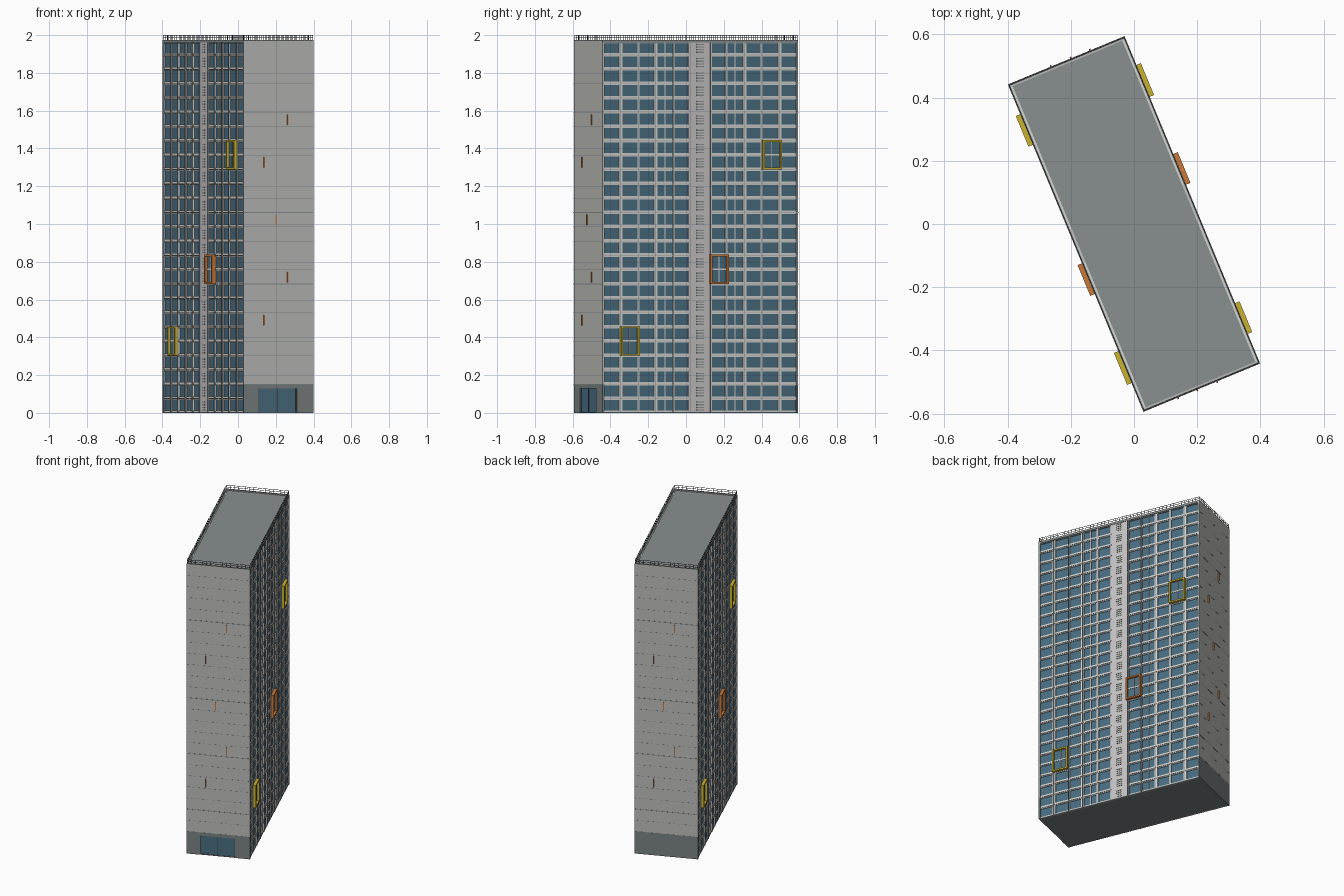
import bpy, bmesh, math
from mathutils import Matrix

if "Cube" in bpy.data.objects:
    bpy.data.objects.remove(bpy.data.objects["Cube"])

ROT = Matrix.Rotation(math.radians(22.5), 4, 'Z')
W, L, TOP, FLOORS = 0.2, 0.56, 1.97, 26
P = TOP / FLOORS


def mat(name, rgb):
    m = bpy.data.materials.new(name)
    m.diffuse_color = (*rgb, 1)
    m.use_nodes = True
    m.node_tree.nodes["Principled BSDF"].inputs["Base Color"].default_value = m.diffuse_color
    return m


WALL = mat("light concrete", (0.50, 0.50, 0.48))
PANEL = mat("pale panel", (0.66, 0.66, 0.64))
STAIR = mat("warm grey", (0.56, 0.54, 0.54))
GLASS = mat("blue glass", (0.065, 0.15, 0.215))
BASE = mat("base grey", (0.19, 0.215, 0.215))
ROOF = mat("roof grey", (0.25, 0.28, 0.275))
DARK = mat("dark metal", (0.06, 0.06, 0.06))
YELLOW = mat("yellow", (0.58, 0.44, 0.03))
ORANGE = mat("orange", (0.58, 0.19, 0.04))


def boxes(name, items, material, both=True):
    """One object from (x0,x1,y0,y1,z0,z1) boxes; both adds the half-turn copy."""
    bm = bmesh.new()
    for s in ((1, -1) if both else (1,)):
        for x0, x1, y0, y1, z0, z1 in items:
            m = (Matrix.Translation((s * (x0 + x1) / 2, s * (y0 + y1) / 2, (z0 + z1) / 2))
                 @ Matrix.Diagonal((x1 - x0, y1 - y0, z1 - z0, 1)))
            bmesh.ops.create_cube(bm, size=1, matrix=ROT @ m)
    me = bpy.data.meshes.new(name)
    bm.to_mesh(me)
    bm.free()
    me.materials.append(material)
    ob = bpy.data.objects.new(name, me)
    bpy.context.collection.objects.link(ob)
    return ob


# Main volume: glazed core, end walls, base and roof
boxes("glass_core", [(-0.19, 0.19, -0.551, 0.551, 0.004, 1.962)], GLASS, False)
boxes("end_wall", [(-W, W, -L, -0.55, 2 * P, TOP)], WALL)
boxes("rear_base", [(-W, W, 0.55, L, 0, 2 * P)], BASE, False)
D0, D1, DZ = -0.115, 0.105, 0.13
boxes("front_base", [(-W, D0, -L, -0.55, 0, 2 * P), (D1, W, -L, -0.55, 0, 2 * P),
                     (D0, D1, -L, -0.55, DZ, 2 * P)], BASE, False)
boxes("bottom_slab", [(-0.197, 0.197, -0.558, 0.558, 0, 0.006)], BASE, False)
boxes("roof", [(-0.196, 0.196, -0.556, 0.556, 1.955, 1.967)], ROOF, False)
boxes("parapet", [(0.194, W, -L, L, 1.96, 1.974), (-W, W, -L, -0.554, 1.96, 1.974)], ROOF)

# Entrance: glass with dark frame bars
boxes("entrance_glass", [(D0, D1, -0.554, -0.549, 0.006, DZ)], GLASS, False)
boxes("entrance_frame", [(x - 0.002, x + 0.002, -0.558, -0.552, 0.006, DZ)
                         for x in (D0 + 0.002, -0.005, D1 - 0.002)], DARK, False)

# Long facades: window openings left between piers and spandrels
half = [(0.066, 0.146), (0.157, 0.198), (0.203, 0.245),
        (0.265, 0.347), (0.358, 0.445), (0.466, 0.553)]
wins = [(-b, -a) for a, b in reversed(half)] + half
piers = [(0.188, 0.196, a[1], b[0], 0, TOP) for a, b in zip(wins, wins[1:]) if a[1] > 0 or b[0] < 0]
boxes("facade_piers", piers, PANEL)
bands = []
for i in range(FLOORS + 1):
    z0, z1 = max(0, i * P - 0.007), min(TOP, i * P + 0.012)
    bands += [(0.188, 0.195, -0.553, -0.055, z0, z1), (0.188, 0.195, 0.055, 0.553, z0, z1)]
boxes("spandrels", bands, PANEL)
fins = [(0.19, W, s * y - 0.0015, s * y + 0.0015, 0, TOP)
        for y in (0.152, 0.255, 0.3525, 0.4555) for s in (1, -1)]
boxes("vertical_fins", fins, ROOF)
boxes("floor_ledges", [(0.19, 0.1985, s * 0.3035 - 0.2485, s * 0.3035 + 0.2485,
                        i * P - 0.002, i * P + 0.002)
                       for i in range(1, FLOORS) for s in (1, -1)], WALL)

# Central stair strip with louvres
boxes("stair_strip", [(0.188, 0.197, -0.066, 0.066, 0, TOP)], STAIR)
boxes("louvres", [(0.196, 0.199, -0.02, 0.02, i * P + dz, i * P + dz + 0.006)
                  for i in range(FLOORS) for dz in (0.012, 0.026, 0.040, 0.054)], ROOF)
boxes("stair_edges", [(0.19, W, s * 0.058 - 0.0015, s * 0.058 + 0.0015, 0, TOP)
                      for s in (1, -1)], ROOF)


# Projecting two-storey window boxes
def window_box(name, y0, y1, floor, material):
    z0, z1, t, x0, x1 = floor * P, (floor + 2) * P + 0.004, 0.010, 0.19, 0.215
    boxes(name + "_frame", [(x0, x1, y0, y0 + t, z0, z1), (x0, x1, y1 - t, y1, z0, z1),
                            (x0, x1, y0 + t, y1 - t, z0, z0 + t),
                            (x0, x1, y0 + t, y1 - t, z1 - t, z1)], material)
    boxes(name + "_glass", [(x0, 0.2005, y0 + t, y1 - t, z0 + t, z1 - t)], GLASS)
    ym, zm = (y0 + y1) / 2, (z0 + z1) / 2
    boxes(name + "_bars", [(0.2, 0.203, ym - 0.002, ym + 0.002, z0 + t, z1 - t),
                           (0.2, 0.203, y0 + t, y1 - t, zm - 0.004, zm + 0.004)], PANEL)


window_box("upper_yellow_bay", 0.353, 0.462, 17, YELLOW)
window_box("orange_bay", 0.052, 0.157, 9, ORANGE)
window_box("lower_yellow_bay", -0.459, -0.354, 4, YELLOW)

# End wall joints and small slit plates
boxes("fine_joints", [(-W, W, -0.5604, -0.559, i * P - 0.0006, i * P + 0.0006)
                      for i in range(2, FLOORS)], ROOF)
boxes("main_joints", [(-W, W, -0.561, -0.559, i * P - 0.0018, i * P + 0.0018)
                      for i in (4, 9, 14, 21)], ROOF)
boxes("end_slits", [(x - 0.0025, x + 0.0025, -0.566, -0.559, z, z + 0.055)
                    for x, z in ((0.052, 1.525), (-0.082, 1.30), (-0.016, 0.995),
                                 (0.052, 0.69), (-0.082, 0.462))], ORANGE)

# Roof railing: posts and two rails
t = 0.001
posts = [(0.197 - t, 0.197 + t, y - t, y + t, 1.97, 2.0)
         for y in [-0.557 + 1.114 * k / 44 for k in range(45)]]
posts += [(x - t, x + t, -0.557 - t, -0.557 + t, 1.97, 2.0)
          for x in [-0.197 + 0.394 * k / 16 for k in range(1, 16)]]
boxes("railing_posts", posts, DARK)
boxes("railing_rails", [r for z in (1.986, 1.9985) for r in (
    (0.197 - t, 0.197 + t, -0.557, 0.557, z - t, z + t),
    (-0.197, 0.197, -0.557 - t, -0.557 + t, z - t, z + t))], DARK)
